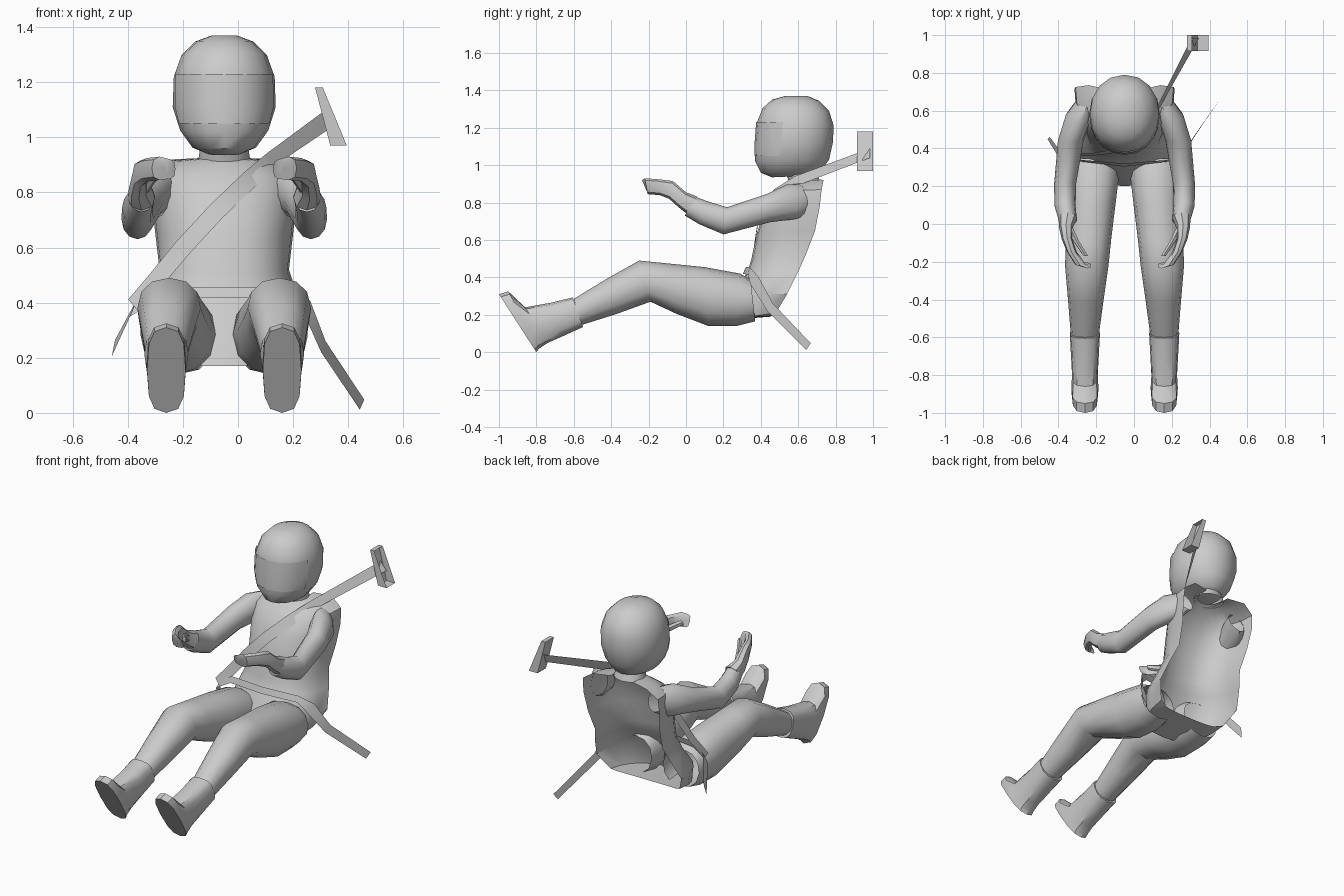
import bpy, bmesh, math
from mathutils import Vector

CX = -0.05   # the figure sits slightly left of the model centre


def finish(name, bm, angle=40):
    bmesh.ops.recalc_face_normals(bm, faces=bm.faces)
    me = bpy.data.meshes.new(name)
    bm.to_mesh(me)
    bm.free()
    ob = bpy.data.objects.new(name, me)
    bpy.context.collection.objects.link(ob)
    bpy.ops.object.select_all(action='DESELECT')
    ob.select_set(True)
    bpy.context.view_layer.objects.active = ob
    bpy.ops.object.shade_smooth_by_angle(angle=math.radians(angle))
    return ob


def power(v, p):
    return math.copysign(abs(v) ** p, v)


def loft(name, sections, n=12, side=1, p=1.0, half=False, caps=(False, False), span=90):
    """Each section: x offset, half width, front/top (y, z), back/bottom (y, z)."""
    bm = bmesh.new()
    rings = []
    for dx, w, a, b in sections:
        a, b = Vector(a), Vector(b)
        base, arm = (b, a - b) if half else ((a + b) / 2, (a - b) / 2)
        ring = []
        for i in range(n + 1 if half else n):
            t = math.radians(-span + 2 * span * i / n) if half else 2 * math.pi * i / n
            q = base + arm * power(math.cos(t), p)
            x = CX + side * (dx + w * power(math.sin(t), p))
            ring.append(bm.verts.new((x, q.x, q.y)))
        rings.append(ring)
    m = len(rings[0])
    for r0, r1 in zip(rings, rings[1:]):
        for i in range(m - 1 if half else m):
            j = (i + 1) % m
            bm.faces.new((r0[i], r0[j], r1[j], r1[i]))
    for on, ring in zip(caps, (rings[0], rings[-1])):
        if on:
            bm.faces.new(ring)
    return finish(name, bm)


def ribbon(name, pts):
    """Flat strap: centre point and half-width vector per station."""
    bm = bmesh.new()
    prev = None
    for c, w in pts:
        c, w = Vector(c), Vector(w)
        cur = (bm.verts.new(c - w), bm.verts.new(c + w))
        if prev:
            bm.faces.new((prev[0], prev[1], cur[1], cur[0]))
        prev = cur
    return finish(name, bm)


# torso: shell open at the back
loft("torso", [
    (0, .20, (.45, .19), (.47, .20)),
    (0, .24, (.20, .17), (.48, .21)),
    (0, .295, (.25, .32), (.54, .31)),
    (0, .265, (.33, .43), (.60, .43)),
    (0, .235, (.35, .50), (.64, .52)),
    (0, .25, (.38, .64), (.69, .65)),
    (0, .265, (.42, .76), (.715, .78)),
    (0, .26, (.48, .86), (.725, .87)),
    (0, .19, (.55, .91), (.735, .92)),
    (0, .08, (.57, .925), (.71, .925))], n=12, p=.8, half=True)

# neck
loft("neck", [
    (0, .095, (.55, .912), (.715, .915)),
    (0, .085, (.53, .97), (.69, .98))])

# helmet
loft("helmet", [
    (0, .06, (.46, .935), (.68, .945)),
    (0, .115, (.40, .96), (.72, .965)),
    (0, .16, (.37, 1.02), (.765, 1.03)),
    (0, .187, (.37, 1.10), (.785, 1.12)),
    (0, .183, (.38, 1.23), (.79, 1.21)),
    (0, .155, (.41, 1.305), (.765, 1.29)),
    (0, .105, (.46, 1.35), (.71, 1.345)),
    (0, .045, (.53, 1.37), (.65, 1.37))], n=16, p=.95, caps=(True, True))

# visor over the face opening
loft("visor", [
    (0, .172, (.366, 1.05), (.57, 1.05)),
    (0, .188, (.366, 1.11), (.58, 1.11)),
    (0, .186, (.375, 1.23), (.585, 1.23))], n=8, p=.95, half=True, span=72)

for side, tag in ((-1, "right"), (1, "left")):
    # thigh and shin
    loft(tag + "_leg", [
        (.165, .125, (.345, .39), (.37, .165)),
        (.165, .138, (.29, .42), (.27, .14)),
        (.175, .128, (.10, .455), (.12, .14)),
        (.19, .12, (-.10, .475), (-.05, .205)),
        (.20, .115, (-.25, .49), (-.19, .27)),
        (.205, .095, (-.42, .395), (-.37, .205)),
        (.21, .075, (-.60, .285), (-.56, .145))], side=side, p=.9)
    # boot with flat sole
    loft(tag + "_boot", [
        (.21, .08, (-.605, .293), (-.55, .135)),
        (.21, .074, (-.72, .265), (-.66, .085)),
        (.21, .068, (-.86, .24), (-.74, .05)),
        (.21, .072, (-.95, .325), (-.785, .02)),
        (.21, .07, (-1.0, .31), (-.80, 0))], side=side, p=.7, caps=(True, True))
    # sleeve
    loft(tag + "_arm", [
        (.20, .055, (.62, .895), (.68, .76)),
        (.24, .072, (.54, .898), (.61, .715)),
        (.285, .068, (.43, .845), (.45, .695)),
        (.315, .058, (.22, .775), (.20, .63)),
        (.315, .056, (.12, .805), (.07, .685)),
        (.30, .048, (.04, .835), (-.005, .73))], side=side)
    # glove: palm and curled fingers
    loft(tag + "_glove", [
        (.30, .05, (.06, .832), (.01, .735)),
        (.31, .036, (.00, .855), (-.04, .775)),
        (.305, .028, (-.07, .915), (-.09, .82)),
        (.28, .026, (-.15, .925), (-.14, .84)),
        (.235, .028, (-.22, .93), (-.205, .845)),
        (.195, .018, (-.235, .92), (-.205, .85))], n=8, side=side, p=.85, caps=(True, True))
    # thumb
    loft(tag + "_thumb", [
        (.29, .02, (-.02, .85), (-.03, .79)),
        (.255, .017, (-.09, .885), (-.095, .84)),
        (.205, .014, (-.17, .905), (-.17, .87))], n=6, side=side, caps=(True, True))

# shoulder strap
ribbon("shoulder_belt", [
    ((.325, .985, 1.065), (-.02, 0, .025)),
    ((.12, .60, .92), (-.018, -.02, .02)),
    ((.04, .465, .845), (-.02, .006, .026)),
    ((-.08, .39, .73), (-.022, .006, .024)),
    ((-.20, .37, .60), (-.023, .005, .023)),
    ((-.30, .365, .48), (-.022, .005, .022)),
    ((-.38, .34, .39), (-.018, .004, .022))])

# lap strap
ribbon("lap_belt", [
    ((-.452, .455, .235), (.006, .005, .03)),
    ((-.38, .35, .38), (.012, .008, .03)),
    ((-.28, .335, .435), (.004, .004, .02)),
    ((-.05, .312, .437), (0, .008, .018)),
    ((.18, .335, .435), (-.004, .004, .02)),
    ((.25, .365, .385), (.012, .02, .022)),
    ((.31, .45, .24), (.008, .015, .02)),
    ((.45, .655, .03), (.008, .012, .018))])

# slanted belt anchor: shallow box open on its outer side
bm = bmesh.new()
outline = [(.308, 1.18), (.28, 1.18), (.335, .97), (.395, .97)]
front = [bm.verts.new((x, .915, z)) for x, z in outline]
back = [bm.verts.new((x, 1.0, z)) for x, z in outline]
for i in range(3):
    bm.faces.new((front[i], front[i + 1], back[i + 1], back[i]))
bm.faces.new(front)
bm.faces.new(back)
finish("belt_anchor", bm, 20)
